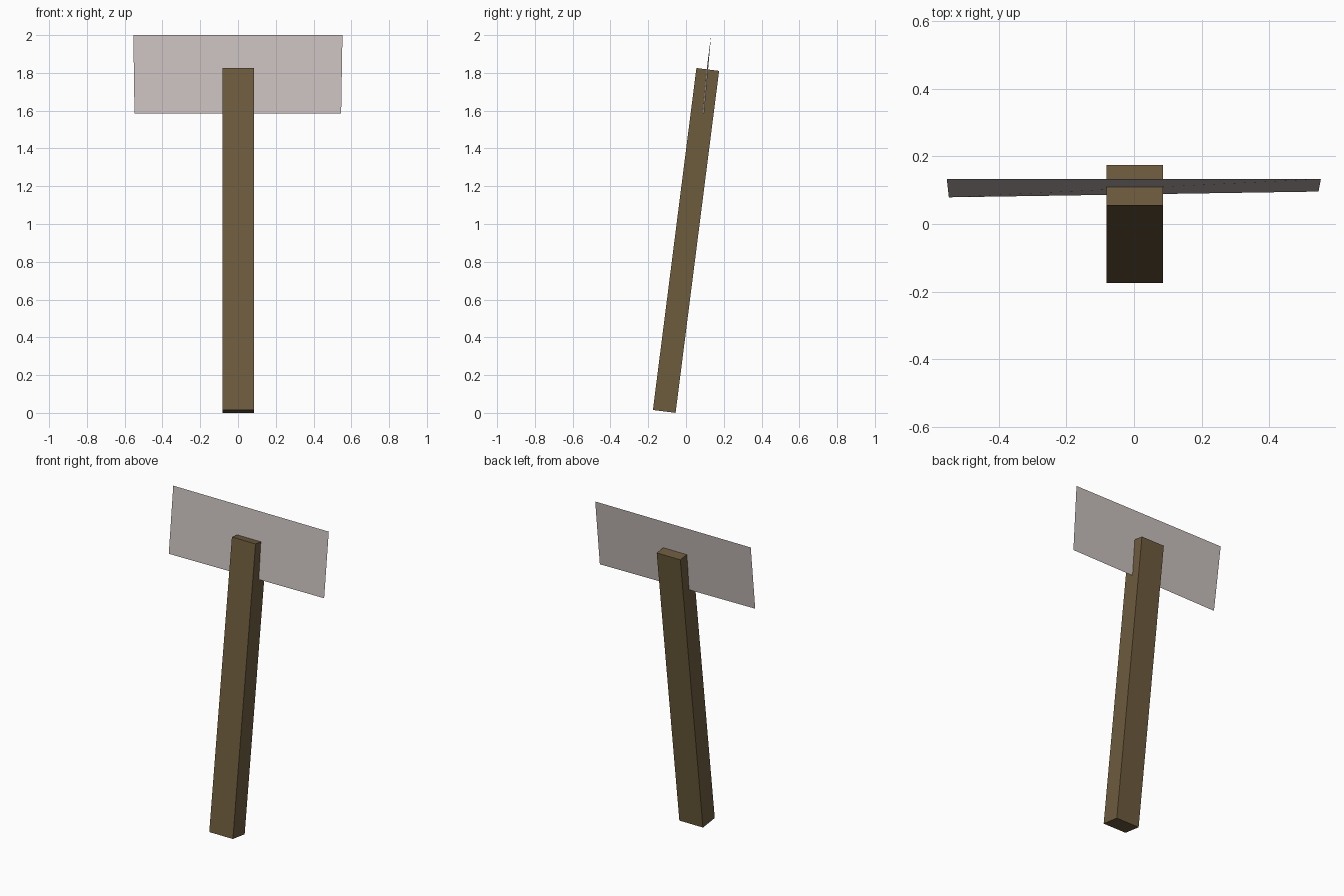
import bpy, bmesh
from math import radians
from mathutils import Matrix

if "Cube" in bpy.data.objects:
    bpy.data.objects.remove(bpy.data.objects["Cube"])


def material(name, rgb):
    m = bpy.data.materials.new(name)
    m.diffuse_color = (*rgb, 1)
    m.use_nodes = True
    m.node_tree.nodes["Principled BSDF"].inputs["Base Color"].default_value = m.diffuse_color
    return m


def add_object(name, bm, mat):
    mesh = bpy.data.meshes.new(name)
    bm.to_mesh(mesh)
    bm.free()
    mesh.materials.append(mat)
    ob = bpy.data.objects.new(name, mesh)
    bpy.context.collection.objects.link(ob)
    return ob


# Leaning square-cut timber post
bm = bmesh.new()
bmesh.ops.create_cube(bm, size=1, matrix=Matrix.Diagonal((0.168, 0.121, 1.825, 1)))
post = add_object("post", bm, material("wood", (0.155, 0.107, 0.048)))
post.location = (0.002, 0, 0.913)
post.rotation_euler.x = radians(-7.25)
post.location.z = 0.913

# Thin, slightly warped sign sheet set into the top of the post
bm = bmesh.new()
corners = [(-0.548, 0.079, 1.584), (0.546, 0.096, 1.584),
           (0.553, 0.133, 2.0), (-0.554, 0.133, 2.0)]
bm.faces.new([bm.verts.new(c) for c in corners])
add_object("sign_panel", bm, material("sheet", (0.58, 0.52, 0.505)))
